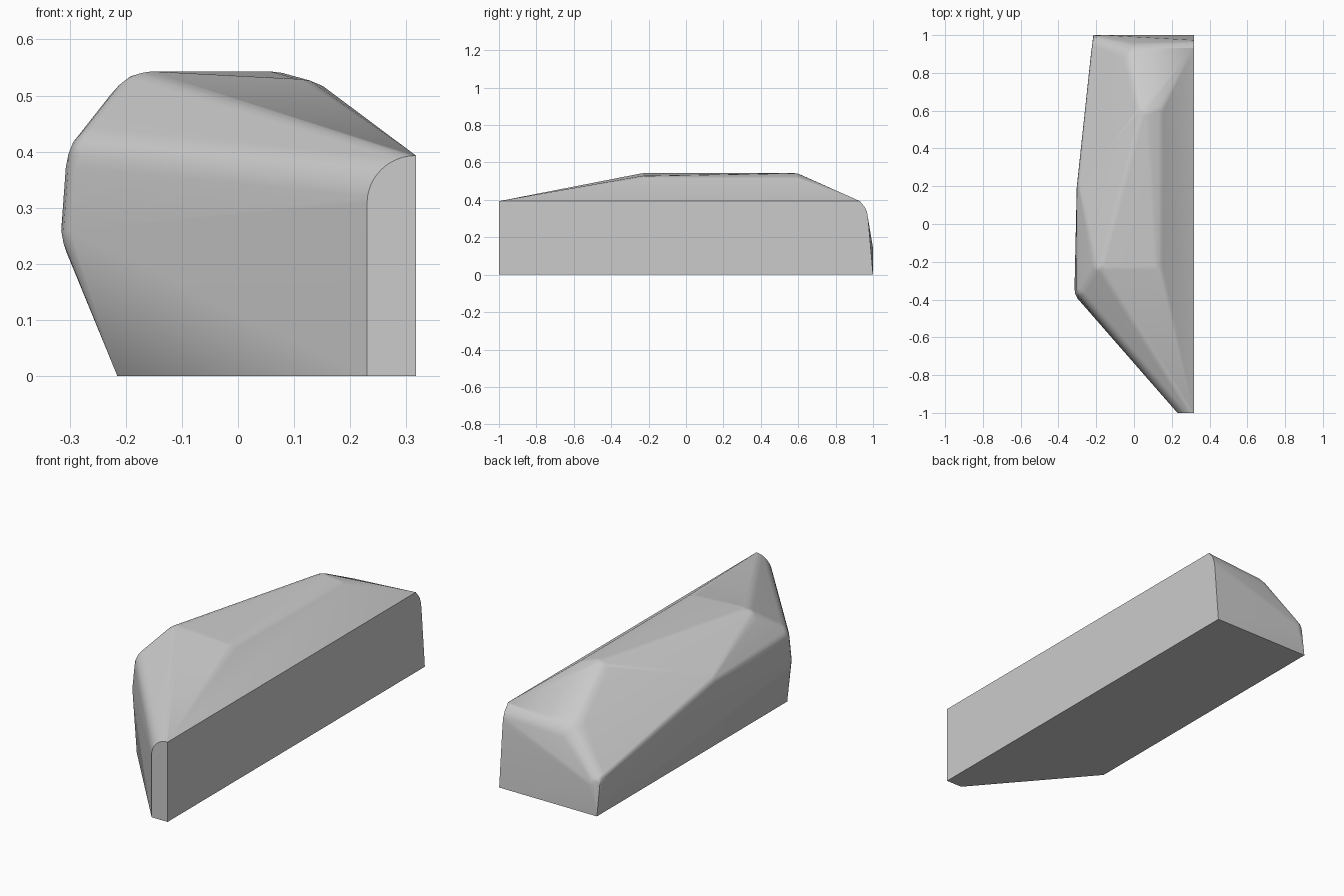
import bpy
import bmesh
import math
from mathutils import Vector

cube = bpy.data.objects.get("Cube")
if cube:
    bpy.data.objects.remove(cube, do_unlink=True)

RIGHT, LEFT, TOP, SHOULDER = 0.317, -0.318, 0.543, 0.393
RADIUS = 0.085

# Faceted envelope: corners kept sharp, then corners to be rounded
sharp = [(RIGHT, 1, 0), (-0.215, 1, 0), (-0.215, -0.48, 0), (0.23, -1, 0),
         (RIGHT, -1, 0), (RIGHT, -1, SHOULDER), (RIGHT, 0.93, SHOULDER)]
nose = (0.23, -1, SHOULDER)
rounded = [((-0.24, -0.24, TOP), RADIUS), ((0.117, -0.24, TOP), RADIUS),
           ((0.117, 0.6, TOP), RADIUS), ((0, 0.6, TOP), RADIUS),
           ((LEFT, -0.4, 0.38), RADIUS), ((LEFT, -0.4, 0.25), RADIUS),
           ((LEFT, 0.2, 0.385), 0.05)]
back_rounded = [((RIGHT, 1, 0.361), 0.11), ((0, 1, 0.361), 0.11),
                ((-0.215, 1, 0.19), 0.07)]


def hull(points):
    bm = bmesh.new()
    for p in points:
        bm.verts.new(p)
    result = bmesh.ops.convex_hull(bm, input=bm.verts[:])
    loose = {v for v in result["geom_interior"] if isinstance(v, bmesh.types.BMVert)}
    loose |= {v for v in bm.verts if not v.link_faces}
    bmesh.ops.delete(bm, geom=list(loose), context="VERTS")
    bmesh.ops.recalc_face_normals(bm, faces=bm.faces[:])
    bm.normal_update()
    return bm


envelope = hull(sharp + [nose] + [p for p, r in rounded + back_rounded])
planes = [(f.normal.copy(), f.verts[0].co.copy()) for f in envelope.faces]
envelope.free()

ball = bmesh.new()
bmesh.ops.create_icosphere(ball, subdivisions=3, radius=1)
directions = [v.co.copy() for v in ball.verts]
ball.free()


def corner_ball(corner, radius, back):
    """Ball touching the faces around a corner, trimmed to the envelope."""
    corner = Vector(corner)
    near = [n for n, p in planes if abs(n.dot(corner - p)) < 1e-4]
    if back:
        near = [n for n in near if n.y > 0.9 or (n.z > 0.3 and n.x < 0.9)]
    centre = corner.copy()
    for _ in range(300):
        for n in near:
            centre -= n * max(0, n.dot(centre - corner) + radius)
    points = []
    for d in directions:
        q = centre + d * radius
        for n, p in planes:
            q -= n * max(0, n.dot(q - p))
        points.append(q)
    return points


# Body: hull of sharp corners, rounded nose arc and corner balls
cloud = list(sharp)
for i in range(13):
    a = math.pi / 2 * i / 12
    cloud.append((RIGHT - 0.087 * math.cos(a), -1, SHOULDER - RADIUS * (1 - math.sin(a))))
for corner, radius in rounded:
    cloud += corner_ball(corner, radius, False)
for corner, radius in back_rounded:
    cloud += corner_ball(corner, radius, True)

bm = hull(cloud)
bmesh.ops.remove_doubles(bm, verts=bm.verts[:], dist=0.0005)
bmesh.ops.dissolve_limit(bm, angle_limit=math.radians(0.6),
                         verts=bm.verts[:], edges=bm.edges[:])
mesh = bpy.data.meshes.new("faceted_body")
bm.to_mesh(mesh)
bm.free()
body = bpy.data.objects.new("faceted_body", mesh)
bpy.context.collection.objects.link(body)

# Plain grey finish
grey = bpy.data.materials.new("light_grey")
grey.use_nodes = True
grey.diffuse_color = (0.6, 0.6, 0.6, 1)
grey.node_tree.nodes["Principled BSDF"].inputs["Base Color"].default_value = (0.6, 0.6, 0.6, 1)
mesh.materials.append(grey)

# Smooth rounds, crisp cut edges, flat large faces
bpy.context.view_layer.objects.active = body
body.select_set(True)
bpy.ops.object.shade_smooth_by_angle(angle=math.radians(30))
weighted = body.modifiers.new("flat_faces", "WEIGHTED_NORMAL")
weighted.keep_sharp = True
